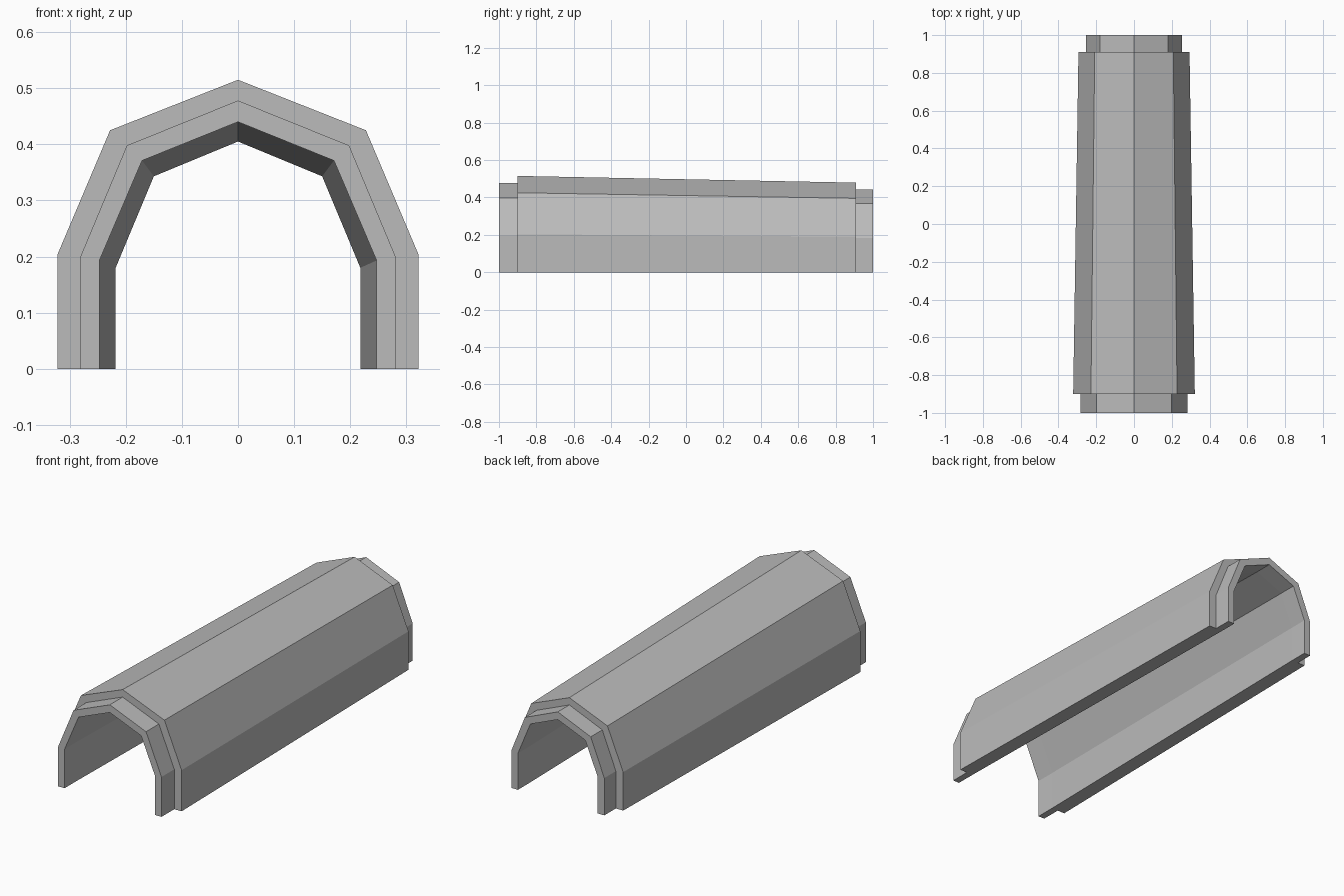
import bpy, bmesh

if "Cube" in bpy.data.objects:
    bpy.data.objects.remove(bpy.data.objects["Cube"])

grey = bpy.data.materials.new("plain grey")
grey.diffuse_color = (0.5, 0.5, 0.5, 1)
grey.use_nodes = True
grey.node_tree.nodes["Principled BSDF"].inputs["Base Color"].default_value = grey.diffuse_color


def arch(side, side_z, shoulder, shoulder_z, peak):
    """Half of the seven-point arch, mirrored to the full profile."""
    half = [(side, 0), (side, side_z), (shoulder, shoulder_z)]
    return half + [(0, peak)] + [(-x, z) for x, z in reversed(half)]


# Arch profiles from the wide front to the narrow back
body_front = arch(0.322, 0.203, 0.228, 0.425, 0.515)
body_back = arch(0.294, 0.190, 0.208, 0.395, 0.479)
lip_front = arch(0.282, 0.197, 0.198, 0.398, 0.478)
lip_back = arch(0.254, 0.184, 0.180, 0.368, 0.443)
bore_front = arch(0.247, 0.193, 0.171, 0.371, 0.440)
bore_back = arch(0.218, 0.180, 0.150, 0.343, 0.405)

F, B = -0.90, 0.91
# Outside from front to back, then the bore from back to front
stations = [(-1, lip_front), (F, lip_front), (F, body_front),
            (B, body_back), (B, lip_back), (1, lip_back),
            (1, bore_back), (B, bore_back), (F, bore_front), (-1, bore_front)]

bm = bmesh.new()
rings = [[bm.verts.new((x, y, z)) for x, z in prof] for y, prof in stations]
n = len(rings)
for i in range(n):
    a, b = rings[i], rings[(i + 1) % n]
    for j in range(6):
        bm.faces.new((a[j], a[j + 1], b[j + 1], b[j]))

# Bottom edges of both walls: lip, body and lip strips
for j in (0, 6):
    for ids in ((0, 1, 8, 9), (1, 2, 3, 4, 7, 8), (4, 5, 6, 7)):
        bm.faces.new([rings[i][j] for i in ids])
bmesh.ops.recalc_face_normals(bm, faces=bm.faces)

mesh = bpy.data.meshes.new("tapered_arch_cover")
bm.to_mesh(mesh)
bm.free()
mesh.materials.append(grey)
cover = bpy.data.objects.new("tapered_arch_cover", mesh)
bpy.context.collection.objects.link(cover)
